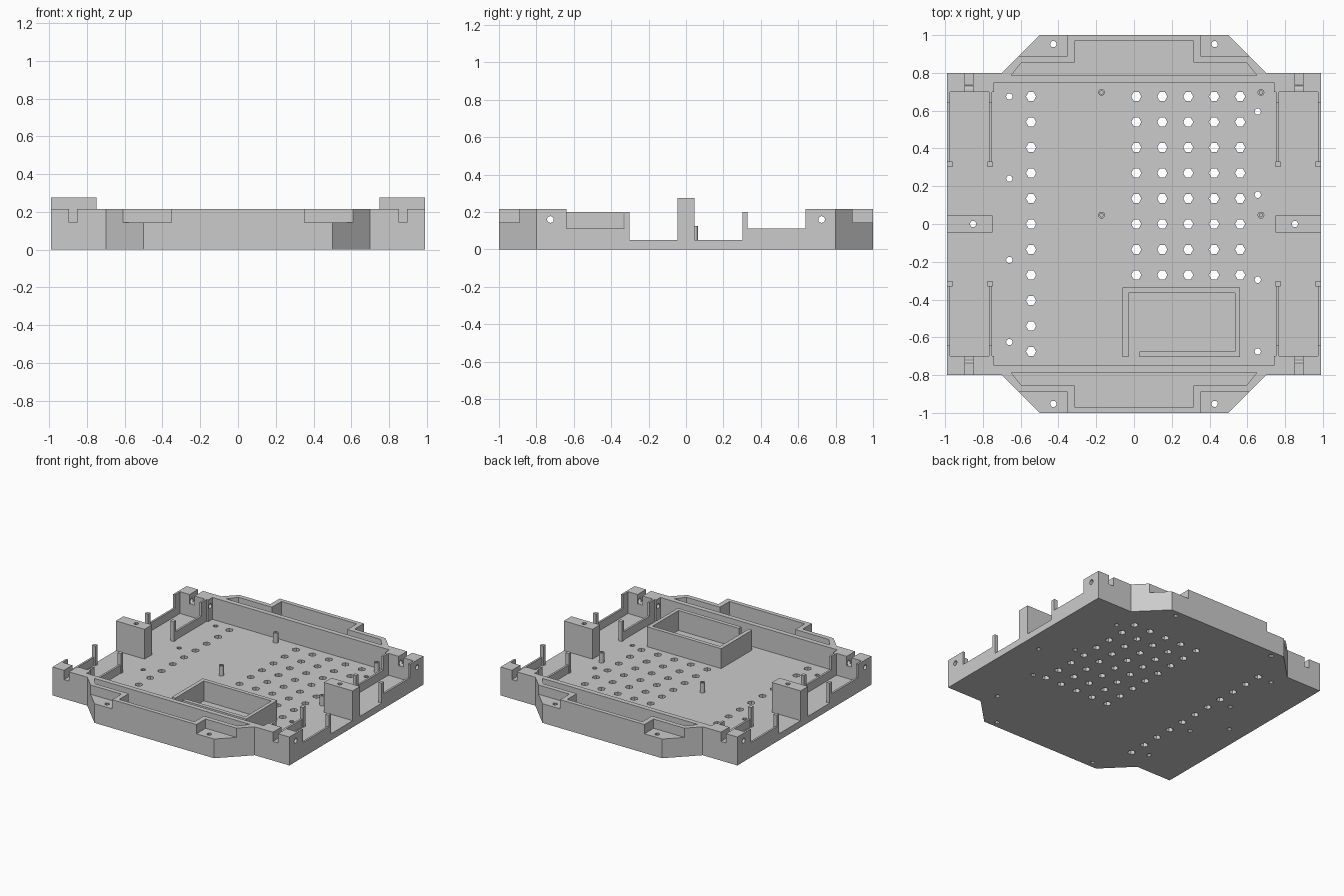
import bpy, bmesh, math

cube = bpy.data.objects.get("Cube")
if cube:
    bpy.data.objects.remove(cube, do_unlink=True)

grey = bpy.data.materials.new("plain grey")
grey.use_nodes = True
grey.diffuse_color = (0.6, 0.6, 0.6, 1)
grey.node_tree.nodes["Principled BSDF"].inputs["Base Color"].default_value = (0.6, 0.6, 0.6, 1)

FLOOR, RIM = 0.05, 0.215
SIGNS = (-1, 1)
CORNERS = [(sx, sy) for sx in SIGNS for sy in SIGNS]


def prism(bm, pts, lo, hi, axis="z"):
    """Extrude a 2D polygon along z (points are x, y) or x (points are y, z)."""
    # Keep the outline counter-clockwise so every face points outward
    area = sum(p[0] * q[1] - q[0] * p[1] for p, q in zip(pts, pts[1:] + pts[:1]))
    if area < 0:
        pts = pts[::-1]
    lo, hi = min(lo, hi), max(lo, hi)
    place = (lambda a, b, t: (a, b, t)) if axis == "z" else (lambda a, b, t: (t, a, b))
    low = [bm.verts.new(place(a, b, lo)) for a, b in pts]
    high = [bm.verts.new(place(a, b, hi)) for a, b in pts]
    bm.faces.new(low[::-1])
    bm.faces.new(high)
    for i in range(len(pts)):
        j = (i + 1) % len(pts)
        bm.faces.new((low[i], low[j], high[j], high[i]))


def rect(x0, x1, y0, y1):
    return [(x0, y0), (x1, y0), (x1, y1), (x0, y1)]


def ring(x, y, r, n):
    return [(x + r * math.cos(math.tau * i / n), y + r * math.sin(math.tau * i / n)) for i in range(n)]


def flip(pts, sx, sy=1):
    return [(x * sx, y * sy) for x, y in pts]


def both(pts):
    """Close a half outline by mirroring it in x."""
    return pts + [(-x, y) for x, y in reversed(pts)]


def finish(bm, name):
    mesh = bpy.data.meshes.new(name)
    bm.to_mesh(mesh)
    bm.free()
    mesh.materials.append(grey)
    ob = bpy.data.objects.new(name, mesh)
    bpy.context.scene.collection.objects.link(ob)
    return ob


def cut(ob, bm):
    """Subtract the separate solids in bm, then discard the cutter."""
    cutter = finish(bm, "cutter")
    cutter.hide_render = True
    mod = ob.modifiers.new("cut", "BOOLEAN")
    mod.operation, mod.solver, mod.object = "DIFFERENCE", "EXACT", cutter
    bpy.context.view_layer.objects.active = ob
    bpy.ops.object.modifier_apply(modifier=mod.name)
    bpy.data.objects.remove(cutter, do_unlink=True)


# Chassis: one solid outline
bm = bmesh.new()
right_edge = [(0.5, -1), (0.7, -0.8), (0.99, -0.8), (0.99, 0.8), (0.7, 0.8), (0.5, 1)]
prism(bm, both(right_edge), 0, RIM)
chassis = finish(bm, "chassis")

# Main chamber with open side bays
bm = bmesh.new()
chamber = [(0.74, -0.75), (0.74, -0.7), (1.1, -0.7), (1.1, 0.7), (0.74, 0.7), (0.74, 0.75)]
prism(bm, both(chamber), FLOOR, 0.4)
cut(chassis, bm)

# End pockets
pocket = both([(0.65, 0.787), (0.595, 0.855), (0.315, 0.855), (0.315, 0.968)])
bm = bmesh.new()
for sy in SIGNS:
    prism(bm, flip(pocket, 1, sy), FLOOR, 0.4)
cut(chassis, bm)

# Screw ledges and strap notches
bm = bmesh.new()
for sx, sy in CORNERS:
    prism(bm, flip(rect(0.352, 0.8, 0.89, 1.1), sx, sy), 0.145, 0.4)
    prism(bm, flip(rect(0.853, 0.895, 0.65, 0.85), sx, sy), 0.145, 0.4)
cut(chassis, bm)

# Floor vents and screw holes
bm = bmesh.new()
PITCH = 0.135
vents = [(-0.545, PITCH * k) for k in range(-5, 6)]
vents += [(0.012 + 0.1375 * c, PITCH * k) for c in range(5) for k in range(-2, 6)]
for x, y in vents:
    prism(bm, ring(x, y, 0.027, 6), -0.1, 0.1)
screws = [(-0.66, y) for y in (0.675, 0.24, -0.19, -0.625)]
screws += [(0.655, y) for y in (0.595, 0.155, -0.295, -0.675)]
screws += [(sx * 0.427, sy * 0.952) for sx, sy in CORNERS]
screws += [(sx * 0.852, 0) for sx in SIGNS]
for x, y in screws:
    prism(bm, ring(x, y, 0.017, 10), -0.1, 0.3)
cut(chassis, bm)

# Cross holes through the corner blocks
bm = bmesh.new()
for sx, sy in CORNERS:
    prism(bm, ring(sy * 0.725, 0.16, 0.018, 12), sx * 0.7, sx * 1.2, "x")
cut(chassis, bm)

# Side bays: stepped thin walls with a post at each free end
for sx, sy in CORNERS:
    where = ("left" if sx > 0 else "right") + ("_back" if sy > 0 else "_front")
    bm = bmesh.new()
    profile = [(0.33, FLOOR), (0.7, FLOOR), (0.7, RIM), (0.64, RIM), (0.64, 0.112), (0.33, 0.112)]
    for x0, x1 in ((0.753, 0.768), (0.975, 0.99)):
        prism(bm, flip(profile, sy), sx * x0, sx * x1, "x")
    for x0, x1 in ((0.748, 0.776), (0.962, 0.99)):
        prism(bm, flip(rect(x0, x1, 0.302, 0.33), sx, sy), FLOOR, 0.2)
    finish(bm, "bay_walls_" + where)

# Centre side blocks with a vertical screw hole
for sx in SIGNS:
    bm = bmesh.new()
    prism(bm, flip(rect(0.75, 0.99, -0.045, 0.045), sx), FLOOR, 0.275)
    block = finish(bm, "side_block_" + ("left" if sx > 0 else "right"))
    bm = bmesh.new()
    prism(bm, ring(sx * 0.852, 0, 0.017, 10), 0, 0.4)
    cut(block, bm)

# Inner tray: a wall loop with a gap at its front right corner
bm = bmesh.new()
tray = [(-0.06, -0.705), (-0.03, -0.705), (-0.03, -0.365), (0.535, -0.365), (0.535, -0.675),
        (0.03, -0.675), (0.03, -0.705), (0.562, -0.705), (0.562, -0.335), (-0.06, -0.335)]
prism(bm, tray, FLOOR, 0.2)
finish(bm, "tray_wall")

# Hollow circuit board standoffs
for i, (x, y) in enumerate([(-0.172, 0.697), (0.672, 0.697), (-0.172, 0.047), (0.672, 0.047)]):
    bm = bmesh.new()
    prism(bm, ring(x, y, 0.018, 16), FLOOR, 0.125)
    post = finish(bm, f"standoff_{i + 1}")
    bm = bmesh.new()
    prism(bm, ring(x, y, 0.009, 12), 0, 0.2)
    cut(post, bm)
